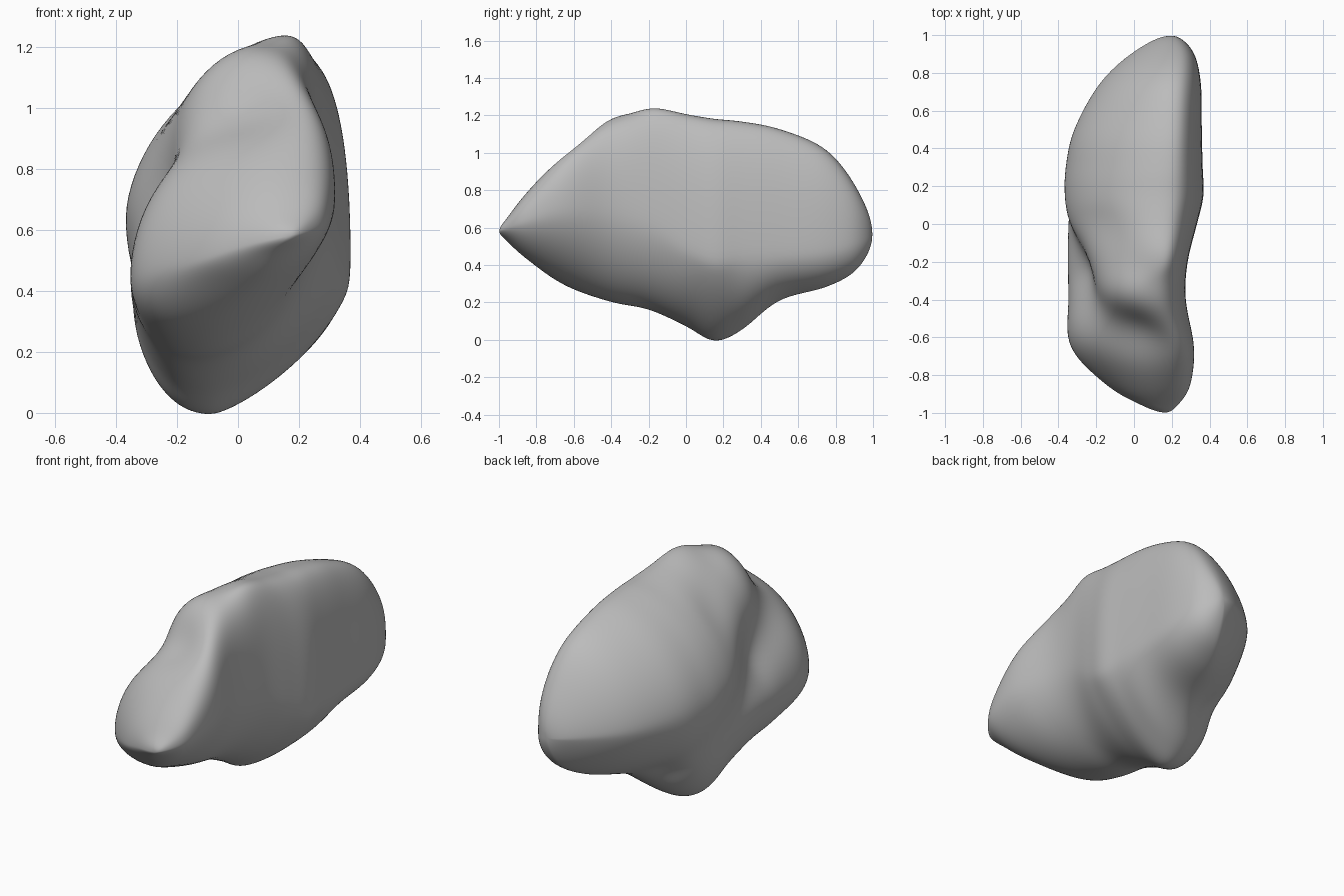
import bpy
import bmesh
import math
from mathutils import Vector
from mathutils.geometry import intersect_point_line

default_cube = bpy.data.objects.get("Cube")
if default_cube:
    bpy.data.objects.remove(default_cube, do_unlink=True)

RINGS_PER_SPAN = 10
RING_POINTS = 96

# Stone outline along its length:
# y, right x, right z, top x, top z, left x, left z, bottom x, bottom z
STATIONS = [
    (-1, .17, .58, .17, .58, .17, .58, .17, .58),
    (-.95, .24, .6, .15, .66, .02, .55, .1, .52),
    (-.85, .3, .64, .15, .79, -.15, .5, .05, .43),
    (-.65, .32, .7, .17, 1, -.34, .47, -.1, .29),
    (-.4, .275, .7, .07, 1.2, -.35, .45, -.12, .2),
    (-.2, .285, .65, .14, 1.25, -.36, .5, -.12, .16),
    (0, .335, .5, .16, 1.21, -.37, .58, -.1, .07),
    (.15, .37, .43, .17, 1.185, -.375, .62, -.09, -.01),
    (.3, .365, .46, .18, 1.17, -.365, .62, -.06, .05),
    (.5, .36, .48, .19, 1.13, -.32, .62, .03, .21),
    (.75, .355, .5, .2, 1.02, -.18, .6, .1, .28),
    (.92, .31, .54, .21, .8, .01, .58, .17, .38),
    (1, .2, .56, .2, .56, .2, .56, .2, .56),
]

# Worn grooves: path, depth, radius
GROOVES = [
    ([(.03, -.52, .95), (-.14, -.43, .84), (-.31, -.24, .7)], .12, .14),
    ([(-.36, -.1, .6), (-.28, .28, .37), (-.16, .42, .25)], .05, .09),
    ([(.1, -.3, 1.22), (-.12, 0, .98)], .03, .1),
]


def mirrored_end(end, inner):
    """Extra station past an end, so that the tip closes round."""
    return (inner[0],) + tuple(2 * a - b for a, b in zip(end[1:], inner[1:]))


def spline(p, q, r, s, t):
    """Smooth interpolation between stations q and r."""
    return [
        b + t / 2 * (c - a + t * (2 * a - 5 * b + 4 * c - d + t * (3 * (b - c) + d - a)))
        for a, b, c, d in zip(p, q, r, s)
    ]


def ring(station):
    """Closed cross-section built from four superellipse quarters."""
    y, right_x, right_z, top_x, top_z, left_x, left_z, bottom_x, bottom_z = station
    side = [(right_x, right_z), (left_x, left_z)]
    crown = [(top_x, top_z), (bottom_x, bottom_z)]
    # The lower right quarter narrows to a keel under the side knob
    keel = math.exp(-((y - .15) / .2) ** 2)
    # The left side flattens towards the back
    back = max(0, y - .1)
    roundness = (2.6, 1.8 - .3 * back, 2.3 - 1.2 * back, 1.9 + .3 * y - .6 * keel)
    points = []
    for i in range(RING_POINTS):
        angle = math.tau * i / RING_POINTS
        quarter = min(int(angle / (math.pi / 2)), 3)
        sx, sz = side[1 if quarter in (1, 2) else 0]
        cx, cz = crown[quarter // 2]
        power = 2 / roundness[quarter]
        across = abs(math.cos(angle)) ** power
        upward = abs(math.sin(angle)) ** power
        points.append(Vector((cx + (sx - cx) * across, y, sz + (cz - sz) * upward)))
    return points


def distance_to_path(point, path):
    best = math.inf
    for start, end in zip(path, path[1:]):
        a, b = Vector(start), Vector(end)
        factor = intersect_point_line(point, a, b)[1]
        best = min(best, (point - a.lerp(b, max(0, min(1, factor)))).length)
    return best


def build_stone():
    keys = [mirrored_end(STATIONS[0], STATIONS[1]), *STATIONS,
            mirrored_end(STATIONS[-1], STATIONS[-2])]
    sections = []
    for window in zip(keys, keys[1:], keys[2:], keys[3:]):
        for step in range(RINGS_PER_SPAN):
            sections.append(spline(*window, step / RINGS_PER_SPAN))

    bm = bmesh.new()
    # The first section is the front tip; both tips are single points
    rings = [[bm.verts.new(p) for p in ring(s)] for s in sections[1:]]
    for one, two in zip(rings, rings[1:]):
        for i in range(RING_POINTS):
            j = (i + 1) % RING_POINTS
            bm.faces.new((one[i], one[j], two[j], two[i]))
    for station, loop in ((STATIONS[0], rings[0]), (STATIONS[-1], rings[-1])):
        tip = bm.verts.new((station[1], station[0], station[2]))
        for i in range(RING_POINTS):
            bm.faces.new((loop[i], loop[(i + 1) % RING_POINTS], tip))
    bmesh.ops.recalc_face_normals(bm, faces=bm.faces)

    # Press the grooves into the surface
    for path, depth, radius in GROOVES:
        bm.normal_update()
        shifts = [
            v.normal * depth * math.exp(-(distance_to_path(v.co, path) / radius) ** 2)
            for v in bm.verts
        ]
        for vert, shift in zip(bm.verts, shifts):
            vert.co -= shift
    # Soften the seams between quarters
    for _ in range(12):
        bmesh.ops.smooth_vert(bm, verts=bm.verts, factor=.5,
                              use_axis_x=True, use_axis_y=True, use_axis_z=True)

    mesh = bpy.data.meshes.new("stone")
    bm.to_mesh(mesh)
    bm.free()
    stone = bpy.data.objects.new("stone", mesh)
    bpy.context.collection.objects.link(stone)
    return stone


# Plain grey stone material
grey = bpy.data.materials.new("stone grey")
grey.use_nodes = True
colour = (.5, .5, .5, 1)
grey.diffuse_color = colour
grey.node_tree.nodes["Principled BSDF"].inputs["Base Color"].default_value = colour

stone = build_stone()
stone.data.materials.append(grey)
bpy.context.view_layer.objects.active = stone
stone.select_set(True)
bpy.ops.object.shade_smooth()
